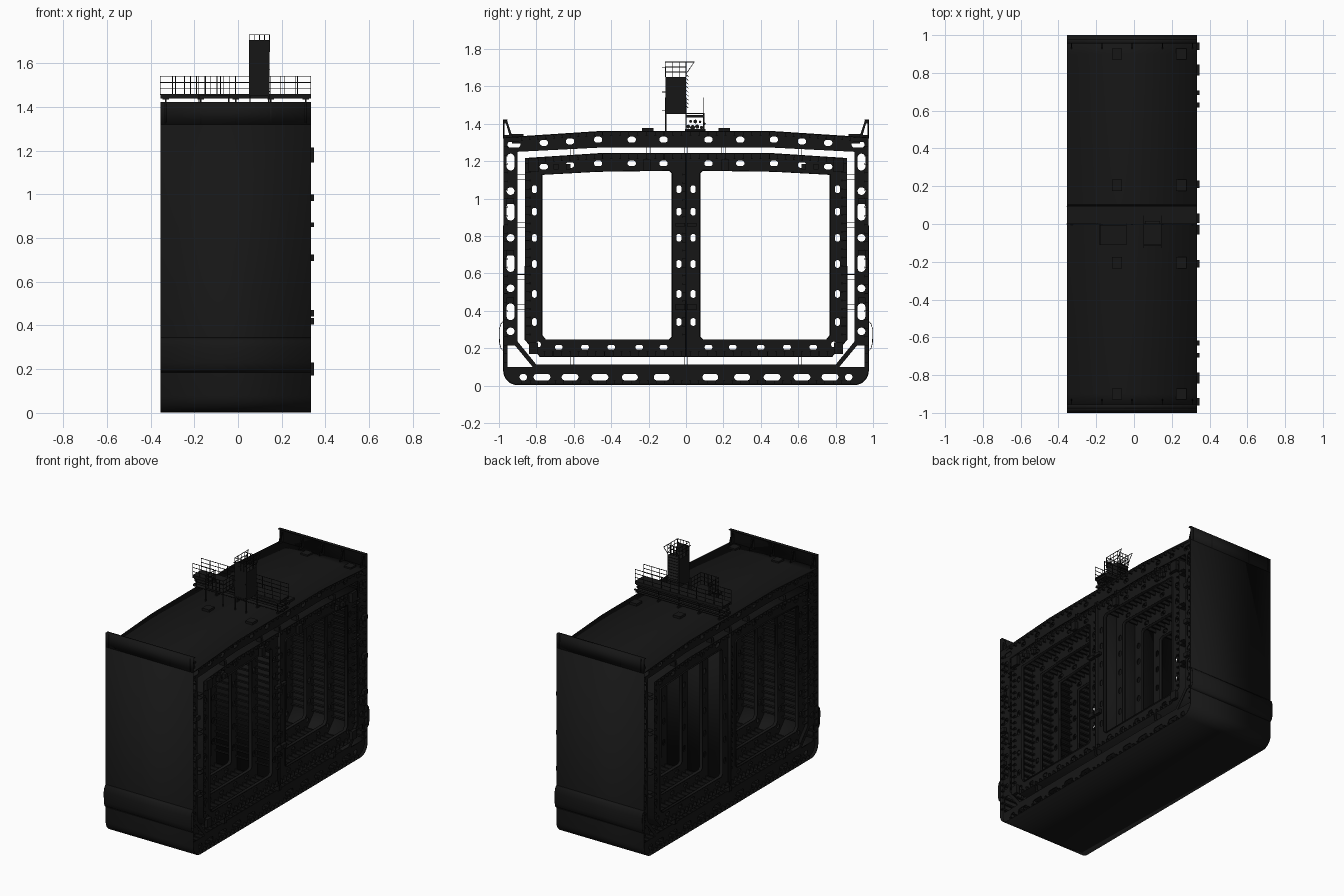
import bpy, bmesh, math
from mathutils import Matrix, Vector

if "Cube" in bpy.data.objects:
    bpy.data.objects.remove(bpy.data.objects["Cube"])

X0, X1 = -0.355, 0.333
XM, XL = (X0 + X1) / 2, X1 - X0
FRAMES = [-0.33 + 0.16 * i for i in range(5)]
DARK = bpy.data.materials.new("dark_steel")
DARK.diffuse_color = (0.008, 0.008, 0.008, 1)
DARK.use_nodes = True
DARK.node_tree.nodes["Principled BSDF"].inputs["Base Color"].default_value = DARK.diffuse_color
# local (x, y, z) -> world (y, z, x), for transverse sections
SECTION = Matrix(((0, 0, 1, 0), (1, 0, 0, 0), (0, 1, 0, 0), (0, 0, 0, 1)))


def finish(name, mesh):
    ob = bpy.data.objects.new(name, mesh)
    bpy.context.collection.objects.link(ob)
    mesh.materials.clear()
    mesh.materials.append(DARK)
    return ob


def boxes(name, items):
    """One object from many (centre, size[, roll about x]) boxes."""
    bm = bmesh.new()
    for c, s, *r in items:
        m = Matrix.Translation(c) @ Matrix.Rotation(r[0] if r else 0, 4, 'X') @ Matrix.Diagonal((*s, 1))
        bmesh.ops.create_cube(bm, size=1, matrix=m)
    me = bpy.data.meshes.new(name)
    bm.to_mesh(me)
    bm.free()
    return finish(name, me)


def section(name, loops, thick):
    """Flat transverse plate; loops inside the first one become holes."""
    cu = bpy.data.curves.new(name, 'CURVE')
    cu.dimensions, cu.fill_mode, cu.extrude = '2D', 'BOTH', thick / 2
    for loop in loops:
        sp = cu.splines.new('POLY')
        sp.points.add(len(loop) - 1)
        for p, (y, z) in zip(sp.points, loop):
            p.co = (y, z, 0, 1)
        sp.use_cyclic_u = True
    tmp = bpy.data.objects.new(name, cu)
    bpy.context.collection.objects.link(tmp)
    dg = bpy.context.evaluated_depsgraph_get()
    me = bpy.data.meshes.new_from_object(tmp.evaluated_get(dg))
    bpy.data.objects.remove(tmp)
    me.transform(SECTION)
    return me


def sheet(name, pts, closed=False, thick=0.005, x0=X0, x1=X1, offset=0):
    """Plate following a y-z path, running along x."""
    bm = bmesh.new()
    a = [bm.verts.new((x0, *p)) for p in pts]
    b = [bm.verts.new((x1, *p)) for p in pts]
    n = len(pts)
    for i in range(n if closed else n - 1):
        j = (i + 1) % n
        bm.faces.new((a[i], a[j], b[j], b[i]))
    bmesh.ops.recalc_face_normals(bm, faces=bm.faces)
    me = bpy.data.meshes.new(name)
    bm.to_mesh(me)
    bm.free()
    ob = finish(name, me)
    mod = ob.modifiers.new("thickness", 'SOLIDIFY')
    mod.thickness, mod.offset = thick, offset
    bpy.context.view_layer.objects.active = ob
    ob.select_set(True)
    bpy.ops.object.shade_smooth_by_angle()
    ob.select_set(False)
    return ob


def slot(y, z, w, h):
    """Rounded slot outline."""
    r = min(w, h) / 2
    out = []
    for k in range(16):
        t = math.tau * (k + 0.5) / 16
        out.append((y + math.copysign(w / 2 - r, math.cos(t)) + r * math.cos(t),
                    z + math.copysign(h / 2 - r, math.sin(t)) + r * math.sin(t)))
    return out


def mirror(half):
    return half + [(-y, z) for y, z in reversed(half)]


def both(loops):
    return loops + [[(-y, z) for y, z in l] for l in loops]


# Outer hull web frames
bilge = [(0.90 + 0.075 * math.sin(t), 0.08 - 0.075 * math.cos(t)) for t in (i * math.pi / 16 for i in range(9))]
hull = mirror(bilge + [(0.975, 1.325), (0.90, 1.33), (0.47, 1.358)])
hull_in = mirror([(0.80, 0.112), (0.90, 0.235), (0.90, 1.25), (0.47, 1.272)])
deck_z = lambda y: 1.315 - max(0, y - 0.47) * 0.06
holes = [slot(y, deck_z(y), w, 0.032) for y, w in ((.12, .045), (.29, .045), (.47, .045), (.62, .045), (.76, .045), (.92, .07))]
holes += [slot(0.938, z, 0.042, h) for z, h in ((1.195, .09), (1.04, .04), (.93, .095), (.79, .04), (.655, .095), (.52, .04), (.395, .09), (.29, .04))]
holes += [slot(y, 0.045, w, 0.036) for y, w in ((.13, .085), (.30, .085), (.46, .09), (.62, .09), (.77, .09), (.87, .04))]
holes += [[(0.955, 0.215), (0.915, 0.215), (0.82, 0.10), (0.955, 0.10)]]
outer_web = section("hull_web", [hull, hull_in] + both(holes), 0.006)

# Inner tank web frames with the middle web
tank = mirror([(0.78, 0.155), (0.86, 0.245), (0.86, 1.215), (0.47, 1.24)])
opening = [(0.075, 0.26), (0.09, 0.245), (0.75, 0.245), (0.77, 0.27), (0.77, 1.128), (0.47, 1.145), (0.09, 1.15), (0.075, 1.135)]
holes = [slot(y, deck_z(y) - 0.127, 0.045, 0.03) for y in (.12, .29, .47, .62, .76)]
rows = (1.05, .93, .79, .65, .49, .34)
holes += [slot(0.81, z, 0.028, 0.042) for z in rows] + [slot(0.038, z, 0.028, 0.042) for z in rows]
holes += [slot(y, 0.205, 0.042, 0.026) for y in (.12, .25, .40, .54, .68)] + [slot(0.79, 0.22, 0.028, 0.03)]
tank_web = section("tank_web", [tank] + both([opening] + holes), 0.006)

# Bulwark stays above the deck edge
stays = [[(0.978, 1.32), (0.978, 1.42), (0.958, 1.42), (0.925, 1.325)], [(0.971, 1.34), (0.971, 1.40), (0.962, 1.40), (0.945, 1.34)]]
for i, x in enumerate(FRAMES):
    for name, me in (("hull_web_frame", outer_web), ("tank_web_frame", tank_web)):
        finish(f"{name}_{i}", me.copy()).location.x = x
    for s in (1, -1):
        me = section("stay", [[(s * y, z) for y, z in l] for l in stays], 0.006)
        finish(f"bulwark_stay_{i}", me).location.x = x
    # Face flanges along the tank web edges
    for s in (1, -1):
        sheet(f"tank_flange_{i}", [(s * y, z) for y, z in opening], True, 0.004, x - 0.012, x + 0.012)

# Continuous plating
sheet("outer_shell", hull, True)
sheet("tank_shell", tank, True)
sheet("middle_bulkhead", [(0, 0.155), (0, 1.24)])
for s in (1, -1):
    sheet("bulwark", [(s * 0.976, 1.32), (s * 0.976, 1.42), (s * 0.955, 1.42)], thick=0.004)
    sheet("side_fender", [(s * y, z) for y, z in ((.976, .185), (.99, .20), (.997, .23), (.998, .30), (.99, .33), (.976, .345))], thick=0.003)


# Longitudinal stiffeners with small flanges
def stiffeners(p, q, n, depth):
    """n bars on the left-hand side of the path p -> q."""
    p, q = Vector(p), Vector(q)
    d = (q - p).normalized()
    nrm, ang = Vector((-d.y, d.x)), math.atan2(d.y, d.x)
    out = []
    for k in range(n):
        c = p.lerp(q, (k + 0.5) / n)
        w, f = c + nrm * depth / 2, c + nrm * depth
        out += [((XM, w.x, w.y), (XL, 0.003, depth), ang), ((XM, f.x, f.y), (XL, 0.011, 0.003), ang)]
    return out


for name, lo, depth in (
        ("hull", [((-.9, .005), (.9, .005), 40), ((.975, .1), (.975, 1.3), 26), ((.9, 1.33), (.47, 1.358), 10),
                  ((.47, 1.358), (-.47, 1.358), 20), ((-.47, 1.358), (-.9, 1.33), 10), ((-.975, 1.3), (-.975, .1), 26)], 0.02),
        ("tank", [((-.78, .155), (.78, .155), 34), ((.86, .25), (.86, 1.21), 21), ((.86, 1.215), (.47, 1.24), 9),
                  ((.47, 1.24), (-.47, 1.24), 20), ((-.47, 1.24), (-.86, 1.215), 9), ((-.86, 1.21), (-.86, .25), 21)], 0.026),
        ("bulkhead", [((0, .25), (0, 1.15), 20)], 0.018)):
    boxes(name + "_stiffeners", [b for p, q, n in lo for b in stiffeners(p, q, n, depth)])

# Tank supports bridging the gap between hull and tank
sup = []
for x in FRAMES:
    for s in (1, -1):
        for z in (1.115, 0.86, 0.58, 0.42):
            sup += [((x, s * 0.88, z + e), (0.04, 0.044, 0.003)) for e in (-0.014, 0.014)]
        for y in (0.61, 0.2, 0.0):
            top = deck_z(y) - 0.06
            sup += [((x, s * y + e, top), (0.04, 0.003, 0.04)) for e in (-0.01, 0.01)]
        for y in (0.61, 0.0):
            sup += [((x, s * y + e, 0.133), (0.04, 0.003, 0.046)) for e in (-0.01, 0.01)]
boxes("tank_supports", sup)

# Brackets standing proud of the open end
boxes("end_brackets", [((0.336, s * y, z), (0.024, w, h)) for s in (1, -1) for y, z, w, h in (
    (.815, 1.18, .06, .07), (.815, .20, .05, .06), (.94, .985, .04, .03), (.94, .71, .04, .03), (.94, .455, .04, .03),
    (.695, 1.17, .025, .03), (.63, 1.17, .025, .03), (.21, 1.18, .04, .06), (.03, .86, .05, .02), (.03, .42, .05, .03))])

# Deck hatches
boxes("deck_hatches", [((x, s * y, z), (0.055, 0.06, 0.05)) for x in (-0.09, 0.25) for s in (1, -1)
                       for y, z in ((0.205, 1.352), (0.90, 1.32))])

# Pipe run on deck
for k, (y, z, r) in enumerate(((.012, 1.385, .010), (.035, 1.38, .013), (.06, 1.385, .011), (.083, 1.38, .008),
                               (.025, 1.413, .008), (.05, 1.412, .010), (.075, 1.41, .007), (.10, 1.40, .006))):
    bpy.ops.mesh.primitive_cylinder_add(vertices=12, radius=r, depth=XL, location=(XM, y, z), rotation=(0, math.pi / 2, 0))
    ob = bpy.context.object
    ob.name = f"deck_pipe_{k}"
    ob.data.materials.append(DARK)
    bpy.ops.object.shade_smooth_by_angle()
    ob.select_set(False)

# Catwalk over the pipes with supports and railings
T = 0.0032
walk = [((XM, 0.048, 1.455), (XL, 0.10, 0.006)), ((XM, 0.0, 1.445), (XL, 0.005, 0.014)), ((XM, 0.095, 1.445), (XL, 0.005, 0.014))]
for x in FRAMES:
    walk += [((x, y, 1.405), (0.006, 0.006, 0.095)) for y in (0.0, 0.095)]
    walk += [((x, 0.048, 1.44), (0.03, 0.10, 0.012)), ((x, 0.05, 1.365), (0.012, 0.11, 0.012))]
boxes("catwalk", walk)


def railing(x0, x1, y0, y1, z, h, bars, n):
    """Straight railing from (x0, y0) to (x1, y1), aligned with an axis."""
    c = ((x0 + x1) / 2, (y0 + y1) / 2)
    s = (abs(x1 - x0) + T, abs(y1 - y0) + T)
    out = [((*c, z + h * (k + 1) / bars), (*s, T)) for k in range(bars)]
    return out + [((x0 + (x1 - x0) * k / n, y0 + (y1 - y0) * k / n, z + h / 2), (T, T, h)) for k in range(n + 1)]


boxes("catwalk_railing", railing(X0, X1, 0.095, 0.095, 1.455, 0.085, 3, 10) + railing(X0, -0.19, 0, 0, 1.455, 0.085, 3, 3)
      + railing(0.15, X1, 0, 0, 1.455, 0.085, 3, 3))

# Side platform on legs
plat = [((-0.11, -0.058, 1.455), (0.14, 0.105, 0.006))]
plat += [((x, -0.108, 1.405), (0.006, 0.006, 0.10)) for x in (-0.178, -0.042, 0.055, 0.14)]
plat += railing(-0.18, -0.04, -0.11, -0.11, 1.455, 0.085, 3, 5)
for x in (-0.18, -0.04):
    plat += railing(x, x, -0.11, 0, 1.455, 0.085, 3, 3)
boxes("side_platform", plat)

# Equipment house with louvres, roof railing and ladder
boxes("equipment_house", [((0.097, -0.055, 1.551), (0.094, 0.11, 0.198)), ((0.097, -0.055, 1.455), (0.094, 0.115, 0.008)),
                          ((0.097, -0.109, 1.675), (0.094, 0.003, 0.055))])
boxes("house_louvres", [((0.097, 0.006, 1.49 + 0.021 * k), (0.08, 0.02, 0.003), -0.7) for k in range(9)])
roof = railing(0.052, 0.144, -0.11, -0.11, 1.65, 0.08, 3, 4) + railing(0.052, 0.144, 0, 0, 1.65, 0.08, 3, 4)
for x in (0.052, 0.144):
    roof += railing(x, x, -0.11, 0, 1.65, 0.08, 3, 3)
    roof += [((x, 0.022, 1.698), (T, T, 0.08), -0.6), ((x, 0.022, 1.73), (T, 0.046, T))]
    roof += [((x, -0.118, z), (T, 0.018, T)) for z in (1.70, 1.57, 1.47)]
boxes("roof_railing", roof)
